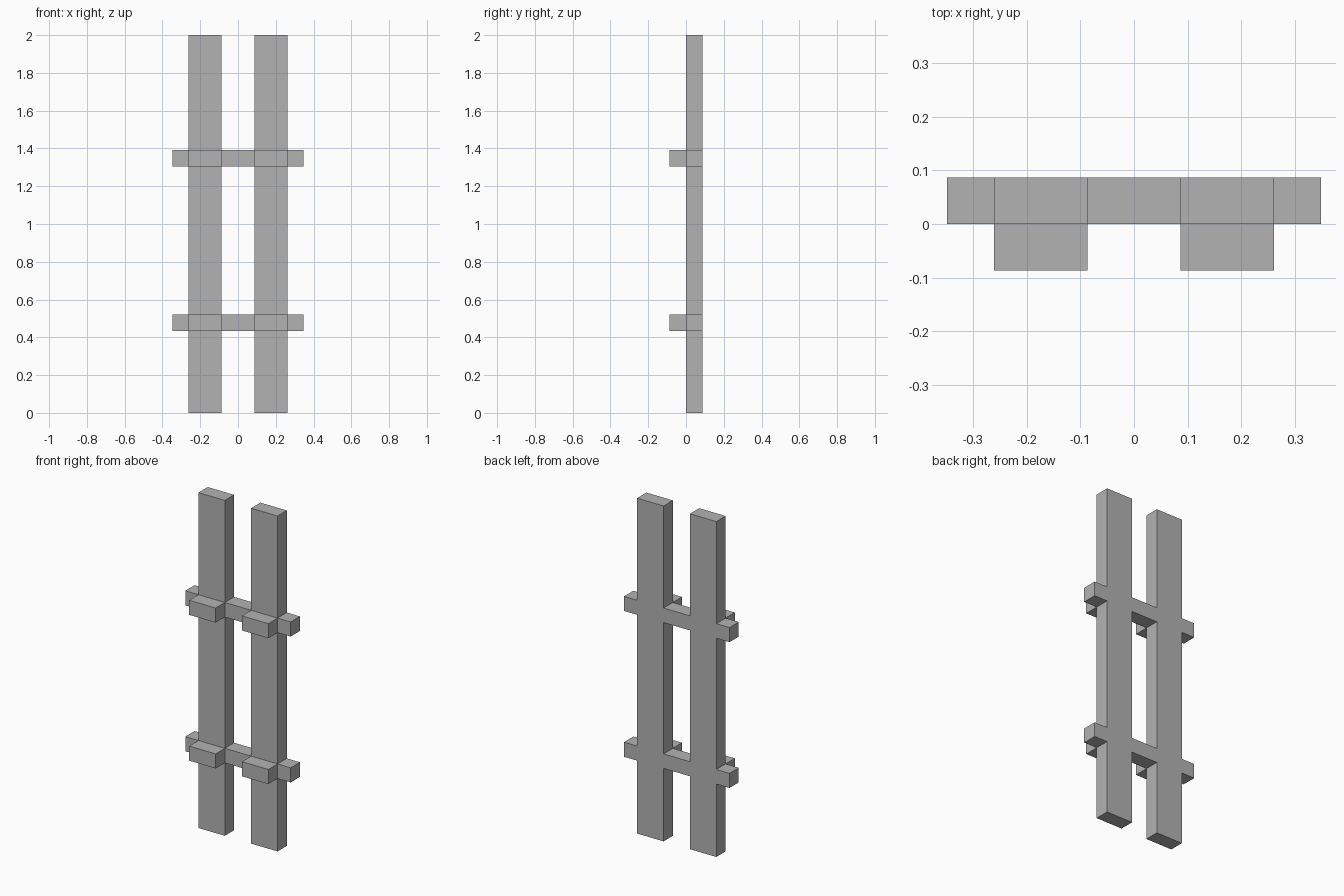
import bpy

if "Cube" in bpy.data.objects:
    bpy.data.objects.remove(bpy.data.objects["Cube"], do_unlink=True)

# The whole model sits on a square module, 23 modules tall
U = 2 / 23

grey = bpy.data.materials.new("plain_grey")
grey.use_nodes = True
colour = (0.45, 0.45, 0.45, 1)
grey.diffuse_color = colour
grey.node_tree.nodes["Principled BSDF"].inputs["Base Color"].default_value = colour


def box(name, x, y, z):
    """Box spanning the (low, high) module ranges on each axis."""
    spans = (x, y, z)
    bpy.ops.mesh.primitive_cube_add(size=1, location=[U * (a + b) / 2 for a, b in spans])
    obj = bpy.context.object
    obj.name = name
    obj.scale = [U * (b - a) for a, b in spans]
    bpy.ops.object.transform_apply(location=False, rotation=False, scale=True)
    obj.data.materials.append(grey)


BACK, FRONT = (0, 1), (-1, 0)
SIDES = {"left": 1, "right": -1}
RAILS = {"lower": (5, 6), "upper": (15, 16)}

for side, s in SIDES.items():
    post_x = sorted((s, 3 * s))
    # Upright
    box(f"{side}_post", post_x, BACK, (0, 23))
    for level, z in RAILS.items():
        # Block on the front of the upright and rail end outside it
        box(f"{level}_{side}_front_block", post_x, FRONT, z)
        box(f"{level}_{side}_rail_end", sorted((3 * s, 4 * s)), BACK, z)

# Rails between the uprights
for level, z in RAILS.items():
    box(f"{level}_middle_rail", (-1, 1), BACK, z)
